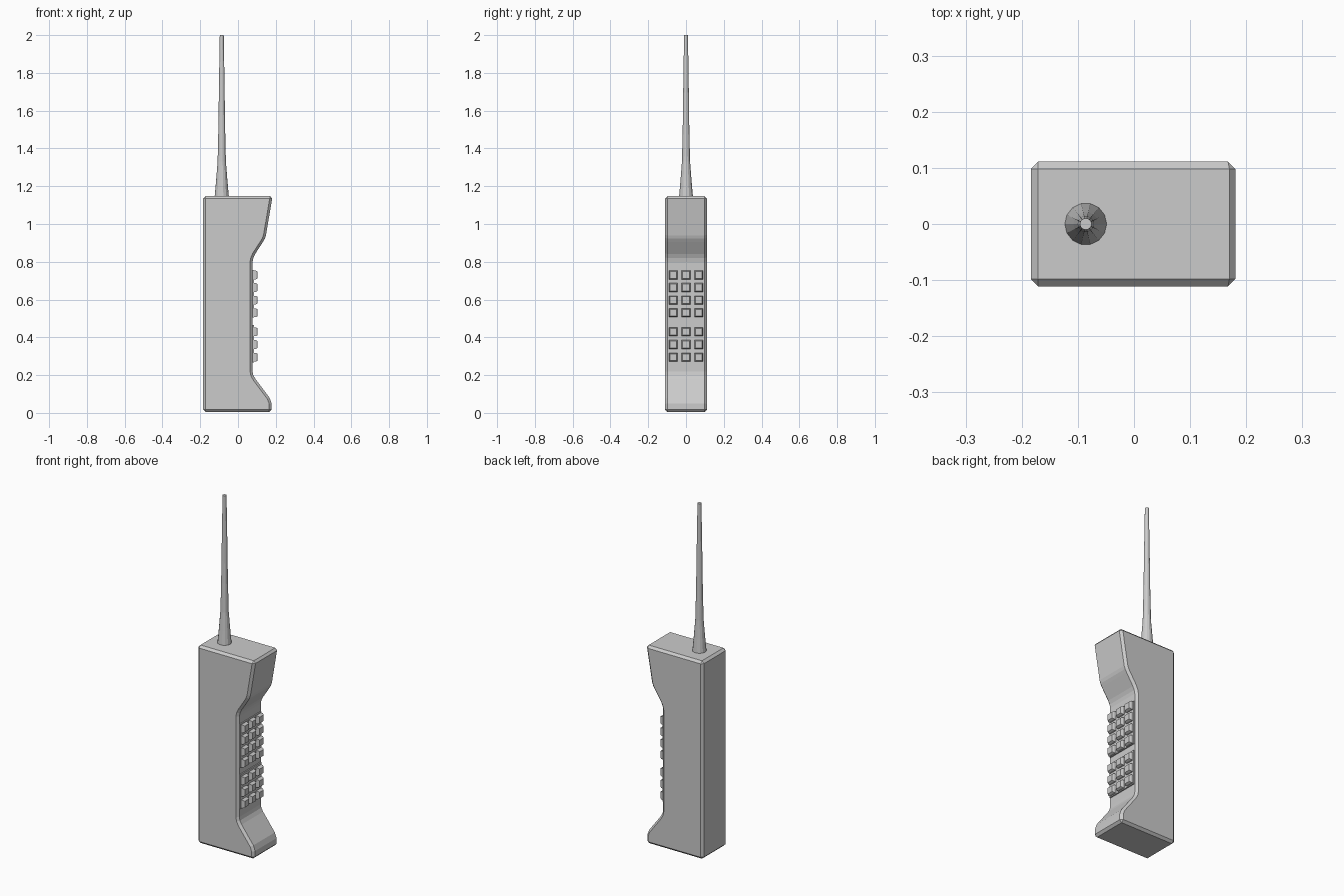
import bpy, bmesh, math
from mathutils import Vector, Matrix

cube = bpy.data.objects.get("Cube")
if cube:
    bpy.data.objects.remove(cube)

grey = bpy.data.materials.new("plain grey")
grey.use_nodes = True
GREY = (0.6, 0.6, 0.6, 1)
grey.diffuse_color = GREY
grey.node_tree.nodes["Principled BSDF"].inputs["Base Color"].default_value = GREY


def finish(name, bm):
    bmesh.ops.recalc_face_normals(bm, faces=bm.faces)
    mesh = bpy.data.meshes.new(name)
    bm.to_mesh(mesh)
    bm.free()
    mesh.materials.append(grey)
    obj = bpy.data.objects.new(name, mesh)
    bpy.context.collection.objects.link(obj)
    return obj


def add_box(bm, centre, size):
    matrix = Matrix.Translation(centre) @ Matrix.Diagonal((*size, 1))
    return bmesh.ops.create_cube(bm, size=1, matrix=matrix)["verts"]


# Handset body: side profile extruded across the width
HALF = 0.111
profile = [(-0.184, 0.004), (0.178, 0.004), (0.178, 0.05), (0.167, 0.08),
           (0.092, 0.18), (0.081, 0.2), (0.077, 0.22), (0.077, 0.8),
           (0.081, 0.82), (0.09, 0.84), (0.132, 0.905), (0.142, 0.922),
           (0.148, 0.94), (0.183, 1.148), (-0.184, 1.148)]
bm = bmesh.new()
face = bm.faces.new([bm.verts.new((x, -HALF, z)) for x, z in profile])
out = bmesh.ops.extrude_face_region(bm, geom=[face])
bmesh.ops.translate(bm, vec=(0, 2 * HALF, 0),
                    verts=[v for v in out["geom"] if isinstance(v, bmesh.types.BMVert)])
body = finish("handset_body", bm)
bevel = body.modifiers.new("edge chamfer", "BEVEL")
bevel.width = 0.013
bevel.segments = 1
bevel.limit_method = "ANGLE"
bevel.angle_limit = math.radians(50)

# Raised pads behind the two key groups
bm = bmesh.new()
for low, high in ((0.505, 0.757), (0.267, 0.465)):
    add_box(bm, (0.078, 0, (low + high) / 2), (0.012, 0.19, high - low))
finish("key_pads", bm)

# Keys: tapered blocks in a grid with a gap between the groups
bm = bmesh.new()
for z in (0.73, 0.664, 0.597, 0.53, 0.43, 0.362, 0.295):
    for y in (-0.068, 0, 0.068):
        for v in add_box(bm, (0.088, y, z), (0.012, 0.046, 0.046)):
            v.co.x = 0.078 if v.co.x < 0.088 else 0.094
        cap = add_box(bm, (0.099, y, z), (0.01, 0.046, 0.046))
        for v in cap:
            if v.co.x > 0.099:
                v.co = Vector((v.co.x, y + (v.co.y - y) * 0.78, z + (v.co.z - z) * 0.78))
bmesh.ops.remove_doubles(bm, verts=bm.verts, dist=0.0002)
inner = [f for f in bm.faces if all(abs(v.co.x - 0.094) < 0.0005 for v in f.verts)]
bmesh.ops.delete(bm, geom=inner, context="FACES_ONLY")
finish("keys", bm)

# Antenna: flared base tapering to a thin tip
SIDES = 14
rings = [(0.038, 1.14), (0.03, 1.23), (0.022, 1.33), (0.018, 1.5), (0.0145, 1.75), (0.0105, 2.0)]
bm = bmesh.new()
loops = [[bm.verts.new((-0.086 + r * math.cos(2 * math.pi * i / SIDES),
                        r * math.sin(2 * math.pi * i / SIDES), z))
          for i in range(SIDES)] for r, z in rings]
for lower, upper in zip(loops, loops[1:]):
    for i in range(SIDES):
        j = (i + 1) % SIDES
        bm.faces.new((lower[i], lower[j], upper[j], upper[i]))
bm.faces.new(loops[0][::-1])
bm.faces.new(loops[-1])
finish("antenna", bm)
